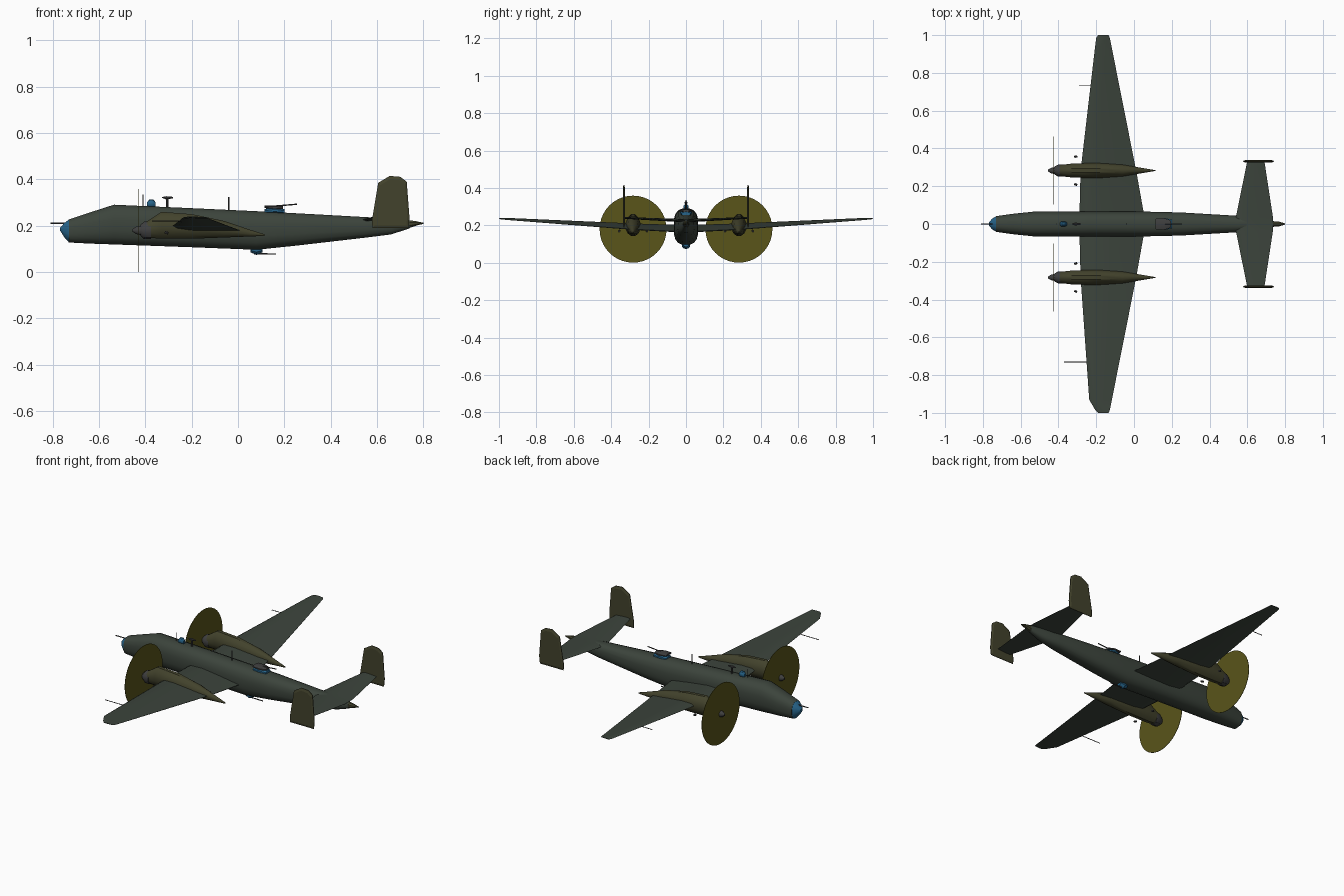
import bpy, bmesh
from math import cos, sin, pi, copysign
from mathutils import Vector


def mat(name, r, g, b):
    m = bpy.data.materials.new(name)
    m.diffuse_color = (r, g, b, 1)
    return m


GREEN = mat("dark_green", 0.045, 0.058, 0.045)
OLIVE = mat("olive", 0.055, 0.055, 0.025)
YELLOW = mat("prop_yellow", 0.10, 0.09, 0.01)
GLASS = mat("blue_glass", 0.02, 0.13, 0.26)
METAL = mat("dark_metal", 0.05, 0.05, 0.05)


def loft(name, rings, material, smooth=35):
    """Skin a list of equal-length point rings and cap both ends."""
    bm = bmesh.new()
    vs = [[bm.verts.new(p) for p in r] for r in rings]
    n = len(rings[0])
    for a, b in zip(vs, vs[1:]):
        for i in range(n):
            j = (i + 1) % n
            bm.faces.new((a[i], a[j], b[j], b[i]))
    bm.faces.new(vs[0])
    bm.faces.new(vs[-1])
    bmesh.ops.recalc_face_normals(bm, faces=bm.faces)
    me = bpy.data.meshes.new(name)
    bm.to_mesh(me)
    bm.free()
    ob = bpy.data.objects.new(name, me)
    bpy.context.collection.objects.link(ob)
    me.materials.append(material)
    if smooth:
        bpy.ops.object.select_all(action='DESELECT')
        ob.select_set(True)
        bpy.context.view_layer.objects.active = ob
        bpy.ops.object.shade_smooth_by_angle(angle=smooth * pi / 180)
    return ob


def ring(x, y, zlo, zhi, hw, n=16, power=2.0):
    """Superellipse ring across the x axis."""
    e = 2 / power
    out = []
    for i in range(n):
        c, s = cos(2 * pi * (i + .5) / n), sin(2 * pi * (i + .5) / n)
        out.append((x, y + hw * copysign(abs(c) ** e, c),
                    (zlo + zhi) / 2 + (zhi - zlo) / 2 * copysign(abs(s) ** e, s)))
    return out


def body(name, secs, material, y=0, n=16, power=2.0):
    return loft(name, [ring(x, y, a, b, w, n, power) for x, a, b, w in secs], material)


def rod(name, p, q, r, material=METAL, n=6):
    p, q = Vector(p), Vector(q)
    d = (q - p).normalized()
    u = d.orthogonal().normalized()
    v = d.cross(u)
    return loft(name, [[c + r * (u * cos(2 * pi * i / n) + v * sin(2 * pi * i / n))
                        for i in range(n)] for c in (p, q)], material)


FOIL = [(0, 0), (.06, .32), (.28, .5), (.65, .3), (1, .03),
        (1, -.03), (.65, -.25), (.28, -.42), (.06, -.28)]


def foil(y, z, le, te, thick, drop=0.0):
    c = te - le
    return [(le + t * c, y, z + h * thick + drop * (.4 - t)) for t, h in FOIL]


# fuselage, glazed nose and tail cone
body("fuselage", [(-.73, .127, .228, .042), (-.64, .122, .258, .055), (-.535, .118, .292, .066),
                  (-.2, .106, .277, .066), (.08, .095, .264, .066), (.25, .113, .255, .062),
                  (.55, .148, .238, .044), (.66, .162, .232, .028), (.74, .188, .224, .015)],
     GREEN, power=2.6)
body("nose_glass", [(-.73, .127, .228, .042), (-.75, .150, .212, .03), (-.767, .178, .192, .01)],
     GLASS, n=12, power=2.4)
body("tail_cone", [(.735, .187, .226, .016), (.77, .20, .22, .013), (.80, .208, .213, .003)],
     OLIVE, n=8)
rod("nose_gun", (-.81, 0, .21), (-.74, 0, .21), .003)

# wings: the two tips differ slightly in sweep
for side, tag, le93, le99 in ((1, "left", -.207, -.20), (-1, "right", -.237, -.205)):
    loft(tag + "_wing", [
        foil(0, .177, -.29, .062, .044, .02),
        foil(side * .28, .19, -.283, .012, .036, .02),
        foil(side * .93, .232, le93, -.117, .012, .008),
        foil(side * .985, .235, le99, -.128, .008, .005),
        foil(side * 1.0, .236, -.19, -.135, .004)], GREEN, 40)

# engine nacelles with engine, spinner, propeller disc and exhausts
for s, tag in ((1, "left"), (-1, "right")):
    y = s * .283
    body(tag + "_nacelle", [(-.395, .148, .218, .03), (-.33, .142, .262, .038),
                            (-.2, .142, .252, .042), (-.06, .148, .222, .032),
                            (.05, .153, .184, .013), (.115, .156, .163, .002)],
         OLIVE, y, 12)
    body(tag + "_engine", [(-.42, .155, .205, .022), (-.405, .142, .218, .032),
                           (-.375, .142, .222, .034)], METAL, y, 10)
    body(tag + "_spinner", [(-.455, .174, .186, .005), (-.44, .164, .196, .015),
                            (-.42, .16, .20, .019)], METAL, y, 10)
    rod(tag + "_propeller_disc", (-.4285, y, .18), (-.4265, y, .18), .179, YELLOW, 40)
    for k in (-.072, .072):
        rod(tag + "_exhaust", (-.315, y + k, .172), (-.302, y + k * 1.05, .168), .006)

# horizontal tail and twin fins
loft("tailplane", [foil(-.335, .240, .60, .69, .010), foil(-.04, .226, .54, .735, .018),
                   foil(.04, .226, .54, .735, .018), foil(.335, .240, .60, .69, .010)], GREEN, 40)
FIN = [(.58, .19), (.578, .225), (.605, .385), (.655, .415), (.70, .411),
       (.728, .39), (.74, .235), (.735, .19)]
for s, tag in ((1, "left"), (-1, "right")):
    mid = Vector((.66, 0, .29))
    rings = []
    for off, k in ((-.006, .88), (-.002, 1), (.002, 1), (.006, .88)):
        rings.append([mid + (Vector((x, 0, z)) - mid) * k + Vector((0, s * .332 + off, 0))
                      for x, z in FIN])
    loft(tag + "_fin", rings, OLIVE, 0)

# dorsal turret and gun
body("dorsal_turret_glass", [(.115, .25, .272, .024), (.16, .25, .282, .034),
                             (.20, .25, .272, .024)], GLASS, 0, 10)
body("dorsal_turret_cover", [(.115, .276, .287, .03), (.16, .268, .289, .034),
                             (.195, .27, .285, .02)], METAL, 0, 8)
rod("dorsal_gun", (.16, 0, .285), (.255, 0, .293), .003)

# ventral turret and gun
body("ventral_turret", [(.055, .085, .11, .014), (.08, .074, .11, .022),
                        (.105, .085, .11, .014)], GLASS, 0, 10)
rod("ventral_gun", (.07, 0, .079), (.165, 0, .078), .003)

# roof fittings
body("astro_dome", [(-.392, .28, .302, .008), (-.382, .28, .314, .015),
                    (-.366, .28, .314, .015), (-.356, .28, .302, .008)], GLASS, 0, 10)
rod("front_mast", (-.41, 0, .28), (-.41, 0, .335), .002)
rod("rear_mast", (-.04, 0, .265), (-.04, 0, .325), .003)
rod("loop_post", (-.305, 0, .275), (-.305, 0, .318), .005)
body("loop_housing", [(-.328, .32, .324, .003), (-.31, .313, .328, .009),
                      (-.28, .318, .325, .003)], METAL, 0, 8)

# pitot tubes ahead of the outer wings
rod("left_pitot", (-.29, .735, .221), (-.22, .735, .221), .002)
rod("right_pitot", (-.37, -.73, .221), (-.23, -.73, .221), .002)
